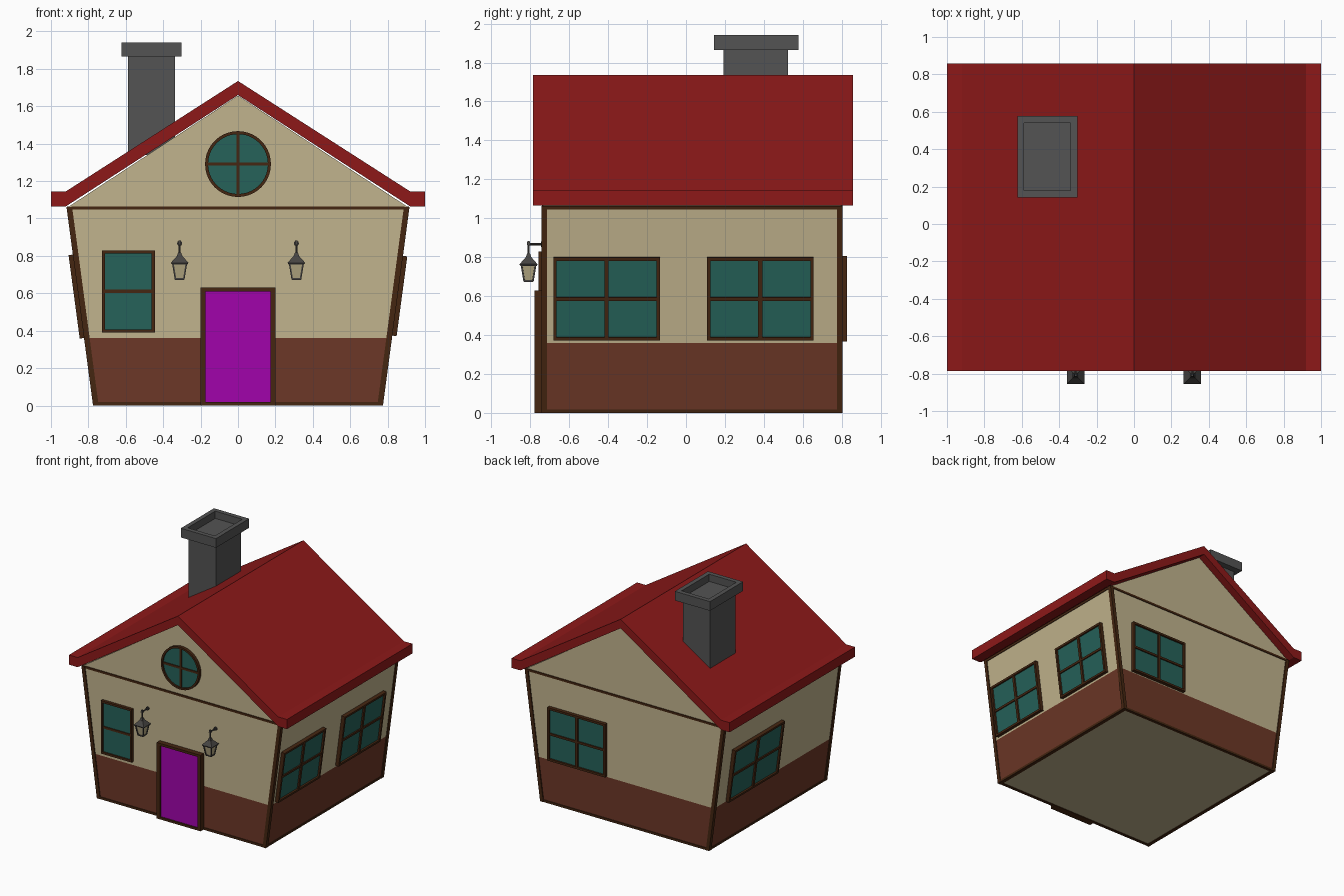
import bpy, bmesh, math
from mathutils import Matrix, Vector

if "Cube" in bpy.data.objects:
    bpy.data.objects.remove(bpy.data.objects["Cube"])


def mat(name, r, g, b):
    m = bpy.data.materials.new(name)
    m.diffuse_color = [(c / 255) ** 2.2 for c in (r, g, b)] + [1]
    m.use_nodes = True
    m.node_tree.nodes["Principled BSDF"].inputs["Base Color"].default_value = m.diffuse_color
    return m


CREAM = mat("plaster", 192, 178, 140)
BROWN = mat("brown_base", 108, 58, 43)
WOOD = mat("dark_wood", 70, 42, 24)
RED = mat("roof_red", 140, 31, 31)
TEAL = mat("glass_teal", 42, 98, 90)
PURPLE = mat("door_purple", 160, 12, 170)
GREY = mat("chimney_grey", 84, 84, 84)
IRON = mat("lantern_iron", 72, 70, 68)
LAMP = mat("lamp_glass", 180, 168, 130)

FRONT, BACK = -0.735, 0.797
LEAN = 0.134


def wall_x(z):
    return 0.768 + LEAN * z


def finish(bm, name, *mats):
    bmesh.ops.recalc_face_normals(bm, faces=bm.faces)
    me = bpy.data.meshes.new(name)
    bm.to_mesh(me)
    bm.free()
    for m in mats:
        me.materials.append(m)
    ob = bpy.data.objects.new(name, me)
    bpy.context.collection.objects.link(ob)
    return ob


def add_prism(bm, pts, y0, y1):
    a = [bm.verts.new((x, y0, z)) for x, z in pts]
    b = [bm.verts.new((x, y1, z)) for x, z in pts]
    bm.faces.new(a)
    bm.faces.new(b[::-1])
    for i in range(len(pts)):
        j = (i + 1) % len(pts)
        bm.faces.new((a[i], b[i], b[j], a[j]))


def add_box(bm, lo, hi, mx=Matrix()):
    lo, hi = Vector(lo), Vector(hi)
    m = mx @ Matrix.Translation((lo + hi) / 2) @ Matrix.Diagonal((*(hi - lo), 1))
    return bmesh.ops.create_cube(bm, size=1, matrix=m)["verts"]


def add_cone(bm, at, z0, z1, h0, h1):
    # square frustum given half widths at bottom and top
    m = Matrix.Translation((at[0], at[1], (z0 + z1) / 2)) @ Matrix.Rotation(math.pi / 4, 4, 'Z')
    bmesh.ops.create_cone(bm, cap_ends=True, segments=4, radius1=h0 * 2 ** .5,
                          radius2=h1 * 2 ** .5, depth=z1 - z0, matrix=m)


def add_rod(bm, p, q, r, seg=6):
    p, q = Vector(p), Vector(q)
    m = Matrix.Translation((p + q) / 2) @ (q - p).to_track_quat('Z', 'Y').to_matrix().to_4x4()
    bmesh.ops.create_cone(bm, cap_ends=True, segments=seg, radius1=r, radius2=r,
                          depth=(q - p).length, matrix=m)


def mirror_pts(half):
    return half + [(-x, z) for x, z in reversed(half) if x > 0]


# House body: flared walls with gable, brown lower band
bm = bmesh.new()
add_prism(bm, mirror_pts([(wall_x(0), 0.004), (wall_x(1.06), 1.06), (0, 1.657)]), FRONT, BACK)
bmesh.ops.bisect_plane(bm, geom=bm.verts[:] + bm.edges[:] + bm.faces[:],
                       plane_co=(0, 0, 0.36), plane_no=(0, 0, 1))
for f in bm.faces:
    c = f.calc_center_median()
    f.material_index = int(0.05 < c.z < 0.36)
finish(bm, "house_walls", CREAM, BROWN)

# Roof with flat eave lips
outer = [(0, 1.735), (0.92, 1.145), (1, 1.145), (1, 1.065), (0.92, 1.065), (0, 1.66)]
bm = bmesh.new()
add_prism(bm, outer + [(-x, z) for x, z in outer[-2:0:-1]], -0.787, 0.857)
finish(bm, "roof", RED)

# Timber trim: corner posts, bottom and top beams
bm = bmesh.new()
for s in (-1, 1):
    x0, x1 = wall_x(0) + .007, wall_x(1.06) + .007
    post = [(s * (x0 - .03), 0), (s * x0, 0), (s * x1, 1.062), (s * (x1 - .03), 1.062)]
    for y in (FRONT - .008, BACK - .022):
        add_prism(bm, post, y, y + .03)
    for z0, z1 in ((0, .018), (1.045, 1.064)):
        a, b = wall_x(z0) + .005, wall_x(z1) + .005
        add_prism(bm, [(s * (a - .03), z0), (s * a, z0), (s * b, z1), (s * (b - .03), z1)],
                  FRONT, BACK)
for y in (FRONT - .006, BACK - .02):
    add_box(bm, (-.75, y, 0), (.75, y + .026, .018))
    add_box(bm, (-.89, y, 1.047), (.89, y + .026, 1.065))
finish(bm, "timber_trim", WOOD)


# Windows: local axes u (right), v (up), n (outward)
def window(name, origin, u, v, w, h, d, upright=True):
    u, v = Vector(u), Vector(v).normalized()
    mx = Matrix((u, v, u.cross(v))).transposed().to_4x4()
    mx.translation = origin
    a, b, t = w / 2, h / 2, .017
    bm = bmesh.new()
    for s in (-1, 1):
        x, y = s * (a - t / 2), s * (b - t / 2)
        add_box(bm, (x - t / 2, -b, -.01), (x + t / 2, b, d), mx)
        add_box(bm, (-a + t, y - t / 2, -.01), (a - t, y + t / 2, d), mx)
    add_box(bm, (-a + t, -.009, -.01), (a - t, .009, d - .005), mx)
    if upright:
        add_box(bm, (-.011, -b + t, -.01), (.011, b - t, d - .003), mx)
    finish(bm, name + "_frame", WOOD)
    bm = bmesh.new()
    add_box(bm, (-a + t / 2, -b + t / 2, -.008), (a - t / 2, b - t / 2, d * .5), mx)
    finish(bm, name + "_glass", TEAL)


for i, y in enumerate((-.408, .382)):
    window(f"right_window_{i + 1}", (wall_x(.588), y, .588), (0, 1, 0), (LEAN, 0, 1), .548, .43, .03)
window("left_window", (-wall_x(.585), .32, .585), (0, -1, 0), (-LEAN, 0, 1), .65, .45, .03)
window("back_window", (.43, BACK, .587), (-1, 0, 0), (0, 0, 1), .53, .44, .03)
window("front_window", (-.586, FRONT, .61), (1, 0, 0), (0, 0, 1), .283, .44, .024, False)

# Round gable window
N, R, CZ = 40, .176, 1.291
bm = bmesh.new()
rings = []
for i in range(N):
    t = 2 * math.pi * i / N
    rings.append([bm.verts.new((r * math.cos(t), y, CZ + r * math.sin(t)))
                  for r, y in ((R, FRONT + .01), (R, FRONT - .025),
                               (R - .016, FRONT - .025), (R - .016, FRONT + .01))])
for i in range(N):
    p, q = rings[i], rings[(i + 1) % N]
    for k in range(4):
        bm.faces.new((p[k], q[k], q[(k + 1) % 4], p[(k + 1) % 4]))
add_box(bm, (-.009, FRONT - .02, CZ - R + .01), (.009, FRONT, CZ + R - .01))
add_box(bm, (-R + .01, FRONT - .018, CZ - .009), (R - .01, FRONT, CZ + .009))
finish(bm, "round_window_frame", WOOD)
bm = bmesh.new()
add_rod(bm, (0, FRONT + .008, CZ), (0, FRONT - .012, CZ), R - .008, N)
finish(bm, "round_window_glass", TEAL)

# Door
bm = bmesh.new()
for s in (-.187, .187):
    add_box(bm, (s - .014, -.778, 0), (s + .014, FRONT + .01, .63))
add_box(bm, (-.173, -.778, .61), (.173, FRONT + .01, .63))
add_box(bm, (-.173, -.778, 0), (.173, FRONT + .01, .018))
finish(bm, "door_frame", WOOD)
bm = bmesh.new()
add_box(bm, (-.18, -.765, .01), (.18, FRONT + .01, .62))
finish(bm, "door_panel", PURPLE)

# Chimney shaft and hollow cap
bm = bmesh.new()
add_box(bm, (-.588, .193, 1.34), (-.338, .525, 1.87))
finish(bm, "chimney_shaft", GREY)
bm = bmesh.new()
add_box(bm, (-.624, .143, 1.865), (-.302, .577, 1.941))
top = [max(bm.faces, key=lambda f: f.calc_center_median().z)]
bmesh.ops.inset_region(bm, faces=top, thickness=.052)
bmesh.ops.translate(bm, vec=(0, 0, -.06),
                    verts=bmesh.ops.extrude_discrete_faces(bm, faces=top)["faces"][0].verts[:])
finish(bm, "chimney_cap", GREY)

# Wall lanterns
for side, x in (("left", -.312), ("right", .312)):
    c = (x, -.809)
    bm = bmesh.new()
    add_rod(bm, (x, FRONT + .005, .867), (x, -.812, .867), .006)
    add_rod(bm, (x, FRONT + .005, .867), (x, FRONT - .01, .867), .014, 8)
    add_rod(bm, (x, -.809, .8), (x, -.809, .875), .006)
    add_cone(bm, c, .862, .882, .009, .006)
    add_cone(bm, c, .795, .818, .016, .008)
    add_cone(bm, c, .763, .798, .047, .016)
    add_cone(bm, c, .755, .764, .042, .047)
    add_cone(bm, c, .672, .682, .024, .025)
    for sx in (-1, 1):
        for sy in (-1, 1):
            add_rod(bm, (x + sx * .022, c[1] + sy * .022, .676),
                    (x + sx * .036, c[1] + sy * .036, .76), .006, 4)
    finish(bm, f"{side}_lantern_frame", IRON)
    bm = bmesh.new()
    add_cone(bm, c, .678, .758, .021, .034)
    finish(bm, f"{side}_lantern_glass", LAMP)
